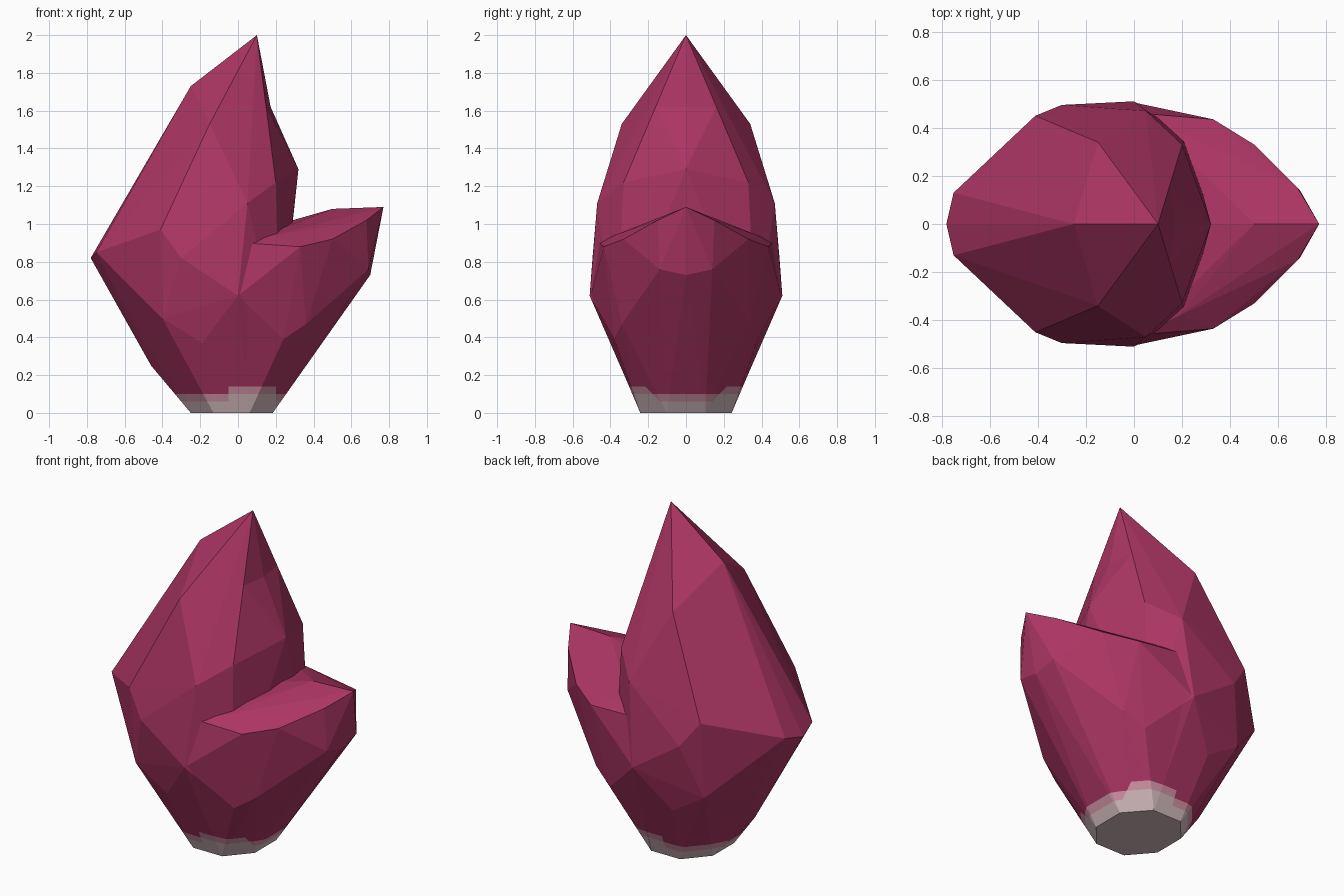
import bpy, bmesh
from mathutils import Vector

if "Cube" in bpy.data.objects:
    bpy.data.objects.remove(bpy.data.objects["Cube"])


def material(name, rgb):
    m = bpy.data.materials.new(name)
    m.diffuse_color = (*rgb, 1)
    m.use_nodes = True
    m.node_tree.nodes["Principled BSDF"].inputs["Base Color"].default_value = m.diffuse_color
    return m


MATS = [material("magenta crystal", (0.41, 0.036, 0.125)),
        material("pale rose edge", (0.66, 0.30, 0.39)),
        material("grey rose foot", (0.66, 0.50, 0.52))]


def cut(bm, co, no, faces=None):
    faces = faces or bm.faces[:]
    edges = {e for f in faces for e in f.edges}
    verts = {v for f in faces for v in f.verts}
    bmesh.ops.bisect_plane(bm, geom=list(verts) + list(edges) + list(faces),
                           plane_co=co, plane_no=no)


def crystal(name, points, shape=None):
    """Faceted convex rock from half its corners, mirrored in y."""
    bm = bmesh.new()
    for x, y, z in points:
        bm.verts.new((x, y, z))
        if y:
            bm.verts.new((x, -y, z))
    r = bmesh.ops.convex_hull(bm, input=bm.verts[:])
    inner = [v for v in set(r["geom_interior"] + r["geom_unused"])
             if isinstance(v, bmesh.types.BMVert)]
    bmesh.ops.delete(bm, geom=inner, context='VERTS')
    if shape:
        shape(bm)
    bmesh.ops.recalc_face_normals(bm, faces=bm.faces[:])
    me = bpy.data.meshes.new(name)
    bm.to_mesh(me)
    bm.free()
    ob = bpy.data.objects.new(name, me)
    bpy.context.collection.objects.link(ob)
    return ob


def pinch_ridge(bm):
    # pull the ridge under the tip slightly inwards
    cut(bm, (0, 0, 1.62), (0, 0, 1))
    for v in bm.verts:
        if abs(v.co.z - 1.62) < 0.001 and v.co.x > 0.1 and abs(v.co.y) < 0.06:
            v.co.x -= 0.045
    bmesh.ops.triangulate(bm, faces=bm.faces[:])


# tall main crystal
main = crystal("main_crystal", [
    (-0.25, 0.10, 0), (-0.13, 0.24, 0), (0.06, 0.24, 0), (0.18, 0.10, 0),
    (-0.46, 0, 0.25), (-0.50, 0.08, 0.38), (-0.19, 0.40, 0.37),
    (-0.40, 0.40, 0.50), (0, 0.51, 0.62), (0.22, 0.37, 0.40),
    (-0.78, 0, 0.82), (-0.75, 0.13, 0.85), (-0.41, 0.45, 0.97),
    (-0.30, 0.495, 0.82), (0.05, 0.47, 1.11), (0.20, 0.33, 1.22),
    (0.32, 0, 1.29), (-0.15, 0.34, 1.53), (-0.25, 0, 1.73), (0.10, 0, 2.0),
], pinch_ridge)

# short side crystal
side = crystal("side_crystal", [
    (0.062, 0.242, 0), (0.184, 0.102, 0), (0.41, 0, 0.32), (0.43, 0, 0.41),
    (0.24, 0.38, 0.39), (0.36, 0.34, 0.47), (0, 0.505, 0.62),
    (0.33, 0.435, 0.88), (0.50, 0.33, 0.92), (0.68, 0.15, 1.02),
    (0.70, 0, 0.73), (0.69, 0.14, 0.76), (0.77, 0, 1.09),
    (0.50, 0, 1.08), (0.22, 0, 1.0), (0.19, 0.38, 0.94), (0.03, 0.46, 0.90),
])

# join both into one shell
mod = main.modifiers.new("join", 'BOOLEAN')
mod.operation = 'UNION'
mod.solver = 'EXACT'
mod.object = side
dg = bpy.context.evaluated_depsgraph_get()
mesh = bpy.data.meshes.new_from_object(main.evaluated_get(dg))
main.modifiers.clear()
main.data = mesh
bpy.data.objects.remove(side)
main.name = "crystal_cluster"
mesh.materials.clear()
for m in MATS:
    mesh.materials.append(m)

# pale worn foot with a ragged upper edge
bm = bmesh.new()
bm.from_mesh(mesh)
for z in (0.06, 0.10, 0.14):
    cut(bm, (0, 0, z), (0, 0, 1))
for x in (-0.22, -0.05, 0.06, 0.2):
    low = [f for f in bm.faces if max(v.co.z for v in f.verts) < 0.141]
    cut(bm, (x, 0, 0), (1, 0, 0), low)
for f in bm.faces:
    f.smooth = False
    c = f.calc_center_median()
    top = max(v.co.z for v in f.verts)
    peak = -0.05 < c.x < 0.2
    if top < (0.101 if peak else 0.061):
        f.material_index = 2
    elif top < (0.141 if peak else 0.101):
        f.material_index = 1
    else:
        f.material_index = 0
bm.to_mesh(mesh)
bm.free()
